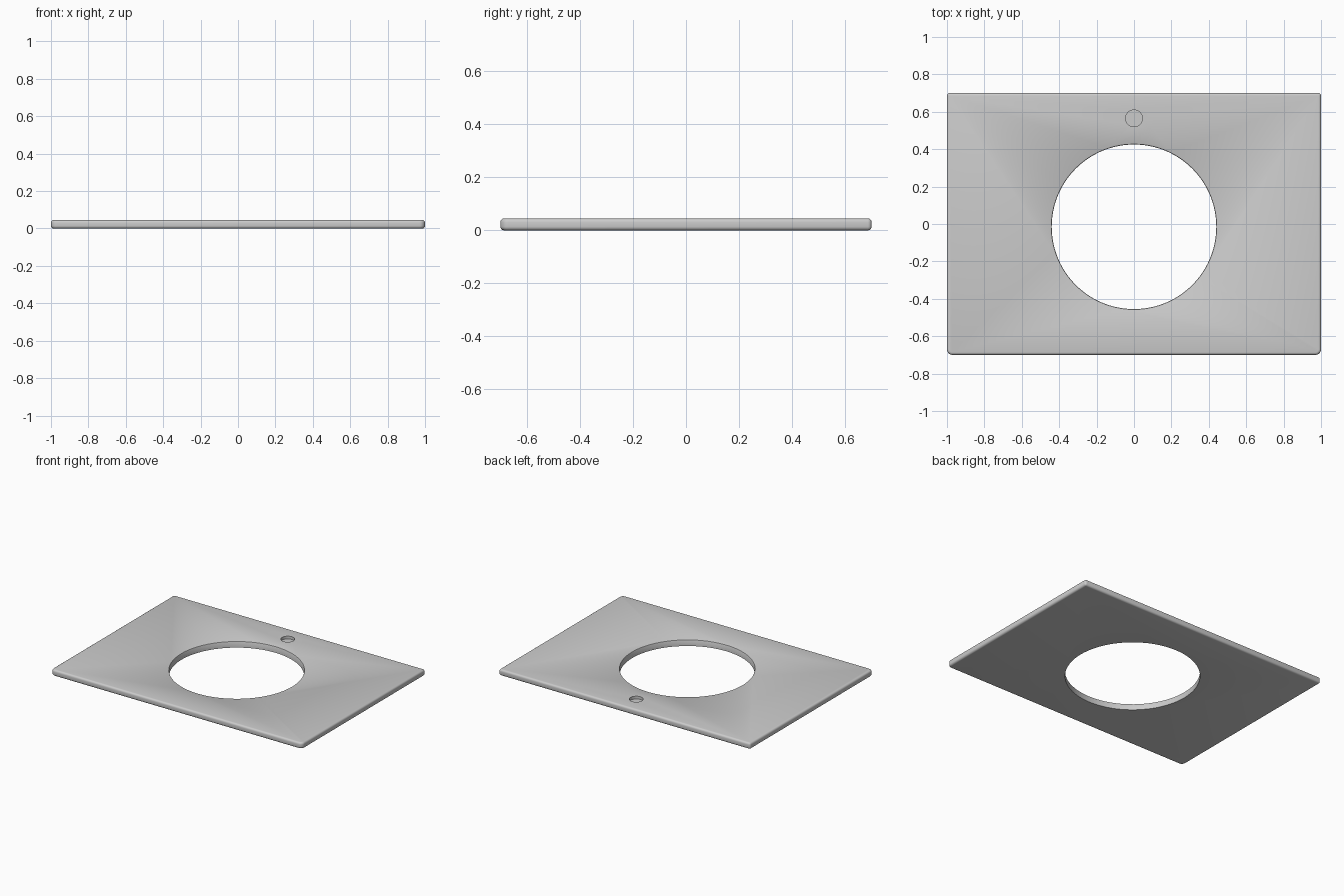
import bpy, bmesh
from math import pi, cos, sin, radians

if "Cube" in bpy.data.objects:
    bpy.data.objects.remove(bpy.data.objects["Cube"])

T = 0.045          # slab thickness
HX, HY = 1.0, 0.70  # half sizes


def make_object(name, bm):
    bmesh.ops.recalc_face_normals(bm, faces=bm.faces)
    mesh = bpy.data.meshes.new(name)
    bm.to_mesh(mesh)
    bm.free()
    ob = bpy.data.objects.new(name, mesh)
    bpy.context.collection.objects.link(ob)
    return ob


def corner(cx, cy, r, start, n=8):
    return [(cx + r * cos(start + pi / 2 * i / n), cy + r * sin(start + pi / 2 * i / n))
            for i in range(n + 1)]


def lathe_cutter(name, x, y, profile, n=96):
    # stack of rings capped at both ends
    bm = bmesh.new()
    rings = [[bm.verts.new((x + r * cos(2 * pi * i / n), y + r * sin(2 * pi * i / n), z))
              for i in range(n)] for r, z in profile]
    for a, b in zip(rings, rings[1:]):
        for i in range(n):
            j = (i + 1) % n
            bm.faces.new((a[i], a[j], b[j], b[i]))
    bm.faces.new(rings[0][::-1])
    bm.faces.new(rings[-1])
    ob = make_object(name, bm)
    ob.hide_render = True
    return ob


# slab with rounded front corners and square back corners
R = 0.03
outline = (corner(-HX + R, -HY + R, R, pi) + corner(HX - R, -HY + R, R, 1.5 * pi)
           + [(HX, HY), (-HX, HY)])
bm = bmesh.new()
base = bm.faces.new([bm.verts.new((x, y, 0)) for x, y in outline])
ext = bmesh.ops.extrude_face_region(bm, geom=[base])
bmesh.ops.translate(bm, vec=(0, 0, T),
                    verts=[v for v in ext["geom"] if isinstance(v, bmesh.types.BMVert)])
slab = make_object("vanity_top", bm)

# rounded edges
bevel = slab.modifiers.new("rounded_edges", "BEVEL")
bevel.width = 0.014
bevel.segments = 4
bevel.limit_method = "ANGLE"
bevel.angle_limit = radians(40)

# basin opening with eased rim, and shallow tap recess
cutters = [
    lathe_cutter("basin_cutter", 0, -0.015,
                 [(0.44, -0.1), (0.44, T - 0.006), (0.442, T - 0.002), (0.446, T), (0.446, 0.1)]),
    lathe_cutter("tap_hole_cutter", 0, 0.565, [(0.045, T - 0.02), (0.045, 0.1)], 32),
]
for c in cutters:
    mod = slab.modifiers.new(c.name, "BOOLEAN")
    mod.operation = "DIFFERENCE"
    mod.solver = "EXACT"
    mod.object = c

# bake the modifiers, then remove the cutters
bpy.context.view_layer.objects.active = slab
slab.select_set(True)
for m in list(slab.modifiers):
    bpy.ops.object.modifier_apply(modifier=m.name)
for c in cutters:
    bpy.data.objects.remove(c)
bpy.ops.object.shade_smooth_by_angle(angle=radians(35))
